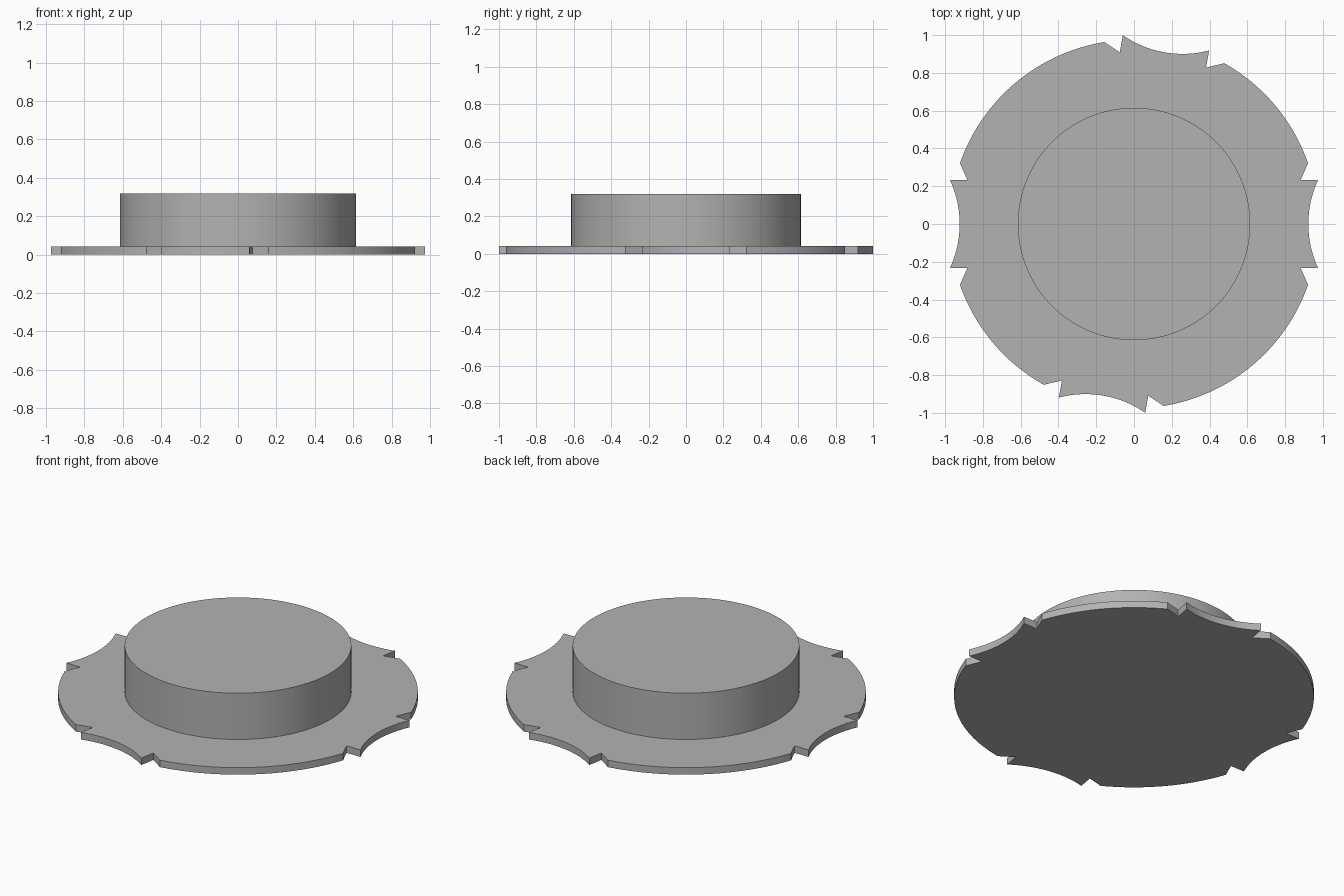
import bpy, bmesh, math
from mathutils import Matrix, Vector

FLANGE_R, FLANGE_H = 0.976, 0.042
HUB_R, HUB_TOP = 0.615, 0.319
LUG_ANGLES = (0, 80, 180, 260)
TIP_X, TIP_Y, NOTCH_X, SAG = 0.974, 0.232, 0.882, 0.051

cube = bpy.data.objects.get("Cube")
if cube:
    bpy.data.objects.remove(cube, do_unlink=True)

grey = bpy.data.materials.new("grey")
grey.use_nodes = True
colour = (0.45, 0.45, 0.45, 1)
grey.diffuse_color = colour
grey.node_tree.nodes["Principled BSDF"].inputs["Base Color"].default_value = colour


def extruded(name, outline, bottom, top):
    """Extrude a closed outline into a solid plate."""
    bm = bmesh.new()
    face = bm.faces.new([bm.verts.new((p.x, p.y, bottom)) for p in outline])
    result = bmesh.ops.extrude_face_region(bm, geom=[face])
    verts = [g for g in result["geom"] if isinstance(g, bmesh.types.BMVert)]
    bmesh.ops.translate(bm, verts=verts, vec=(0, 0, top - bottom))
    bmesh.ops.recalc_face_normals(bm, faces=bm.faces)
    mesh = bpy.data.meshes.new(name)
    bm.to_mesh(mesh)
    bm.free()
    mesh.materials.append(grey)
    obj = bpy.data.objects.new(name, mesh)
    bpy.context.collection.objects.link(obj)
    bpy.ops.object.select_all(action="DESELECT")
    obj.select_set(True)
    bpy.context.view_layer.objects.active = obj
    bpy.ops.object.shade_smooth_by_angle(angle=math.radians(15))
    return obj


def arc(radius, start, end, steps):
    angles = [start + (end - start) * i / steps for i in range(steps + 1)]
    return [Vector((radius * math.cos(a), radius * math.sin(a))) for a in angles]


# Lug profile: notch, hooked tip, concave edge, hooked tip, notch
scoop_r = (TIP_Y ** 2 + SAG ** 2) / (2 * SAG)
half = math.asin(TIP_Y / scoop_r)
centre = Vector((TIP_X - SAG + scoop_r, 0))
scoop = [centre + p for p in arc(scoop_r, math.pi + half, math.pi - half, 24)]
lug = [Vector((NOTCH_X, -TIP_Y))] + scoop + [Vector((NOTCH_X, TIP_Y))]
lug_half = math.atan2(0.322, 0.92)

# Flange outline: lugs joined by rim arcs
outline = []
for i, degrees in enumerate(LUG_ANGLES):
    a = math.radians(degrees)
    following = math.radians((LUG_ANGLES + (360,))[i + 1])
    turn = Matrix.Rotation(a, 2)
    outline += [turn @ p for p in lug]
    outline += arc(FLANGE_R, a + lug_half, following - lug_half, 32)
extruded("flange", outline, 0, FLANGE_H)

# Raised round hub, seated slightly into the flange
extruded("hub", arc(HUB_R, 0, math.tau, 128)[:-1], FLANGE_H / 2, HUB_TOP)
